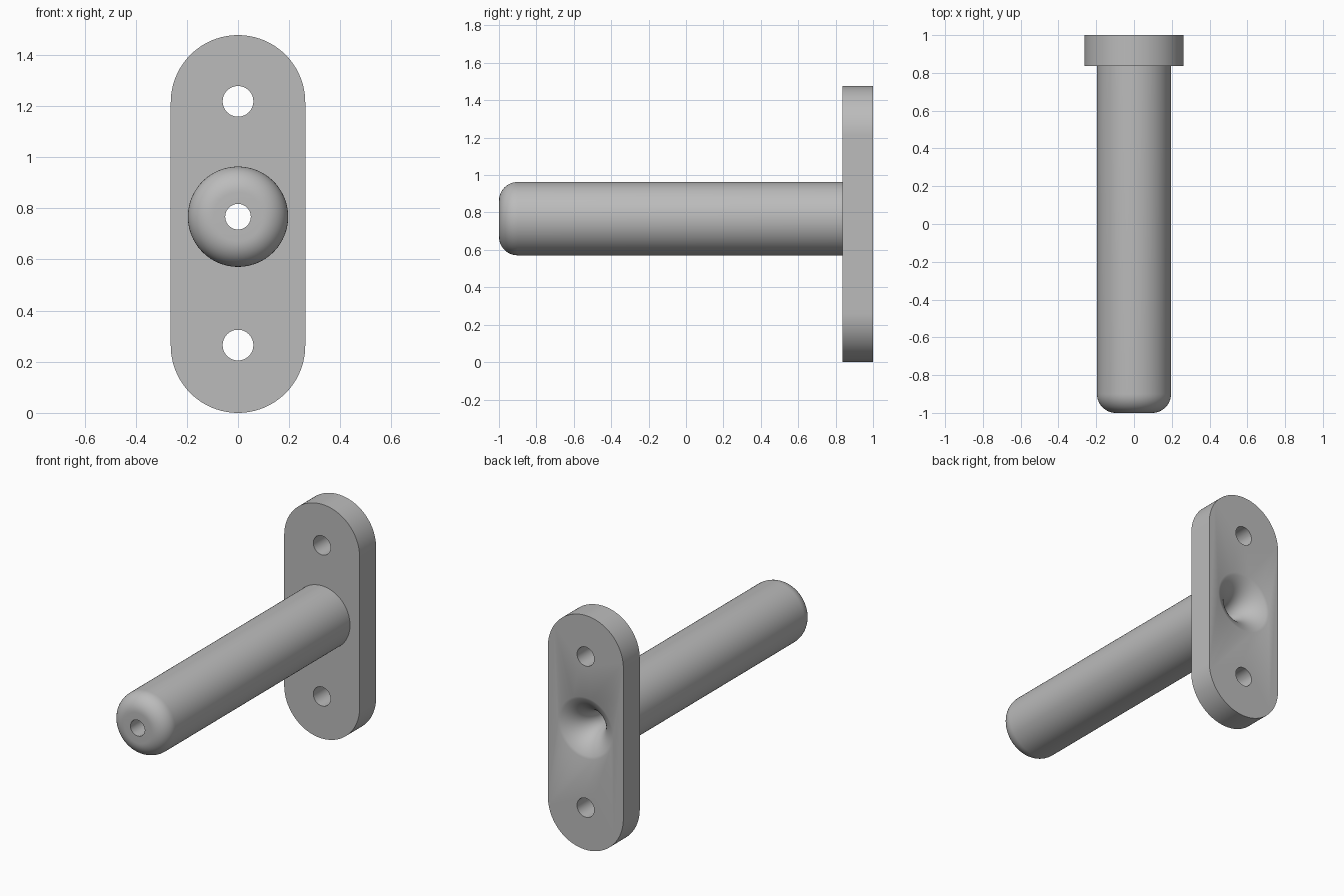
import bpy, bmesh
from math import sin, cos, pi, radians
from mathutils import Matrix, Vector

default = bpy.data.objects.get("Cube")
if default:
    bpy.data.objects.remove(default, do_unlink=True)

AXIS_Z = 0.767        # height of the rod axis
FRONT, BACK = -1.0, 1.0
PLATE_Y = 0.836       # front face of the plate
PLATE_R, PLATE_H = 0.263, 1.477
ROD_R, TIP_R = 0.196, 0.1
BORE_R, FLARE_R = 0.05, 0.192

steel = bpy.data.materials.new("plain_grey")
steel.use_nodes = True
GREY = (0.5, 0.5, 0.5, 1)
steel.diffuse_color = GREY
steel.node_tree.nodes["Principled BSDF"].inputs["Base Color"].default_value = GREY


def new_object(name, bm):
    bmesh.ops.recalc_face_normals(bm, faces=bm.faces)
    mesh = bpy.data.meshes.new(name)
    bm.to_mesh(mesh)
    bm.free()
    mesh.materials.append(steel)
    obj = bpy.data.objects.new(name, mesh)
    bpy.context.collection.objects.link(obj)
    return obj


def lathe(name, profile, z, steps=96):
    """Turn (radius, y) points, starting and ending on the axis, about a y line."""
    bm = bmesh.new()
    verts = [bm.verts.new((r, y, z)) for r, y in profile]
    edges = [bm.edges.new(pair) for pair in zip(verts, verts[1:])]
    bmesh.ops.spin(bm, geom=verts + edges, cent=(0, 0, z), axis=(0, 1, 0),
                   angle=2 * pi, steps=steps, use_merge=True)
    bmesh.ops.remove_doubles(bm, verts=bm.verts, dist=1e-5)
    return new_object(name, bm)


def activate(obj):
    bpy.ops.object.select_all(action='DESELECT')
    obj.select_set(True)
    bpy.context.view_layer.objects.active = obj


def cut(obj, cutter):
    activate(obj)
    mod = obj.modifiers.new("cut", 'BOOLEAN')
    mod.operation, mod.solver, mod.object = 'DIFFERENCE', 'EXACT', cutter
    bpy.ops.object.modifier_apply(modifier=mod.name)


# Back plate: stadium outline pushed back to its thickness
bm = bmesh.new()
outline = []
for centre, start in ((PLATE_H - PLATE_R, 0), (PLATE_R, pi)):
    for i in range(49):
        a = start + pi * i / 48
        outline.append(bm.verts.new((PLATE_R * cos(a), PLATE_Y, centre + PLATE_R * sin(a))))
face = bm.faces.new(outline)
pushed = bmesh.ops.extrude_face_region(bm, geom=[face])
bmesh.ops.translate(bm, vec=(0, BACK - PLATE_Y, 0),
                    verts=[g for g in pushed["geom"] if isinstance(g, bmesh.types.BMVert)])
plate = new_object("back_plate", bm)

# Rod with a rounded tip
tip = [(ROD_R - TIP_R + TIP_R * sin(a), FRONT + TIP_R - TIP_R * cos(a))
       for a in (pi / 2 * i / 12 for i in range(13))]
rod = lathe("rod", [(0, FRONT)] + tip + [(ROD_R, PLATE_Y), (0, PLATE_Y)], AXIS_Z)

# Bore that flares like a trumpet at the back
rim = radians(20)
bend = (FLARE_R - BORE_R) / (1 - sin(rim))
flare = []
for i in range(17):
    a = pi / 2 + (rim - pi / 2) * i / 16
    flare.append((BORE_R + bend * (1 - sin(a)), BACK - bend * (cos(rim) - cos(a))))
bore = lathe("bore_cutter", [(0, FRONT - 0.1), (BORE_R, FRONT - 0.1)] + flare
             + [(FLARE_R, BACK + 0.1), (0, BACK + 0.1)], AXIS_Z)

# Screw holes above and below the rod
holes = [lathe("hole_cutter", [(0, 0.7), (0.06, 0.7), (0.06, 1.1), (0, 1.1)], z, 48)
         for z in (0.265, 1.218)]

cut(rod, bore)
for cutter in [bore] + holes:
    cut(plate, cutter)
    bpy.data.objects.remove(cutter, do_unlink=True)

for obj in (plate, rod):
    activate(obj)
    bpy.ops.object.shade_smooth_by_angle(angle=radians(30))
